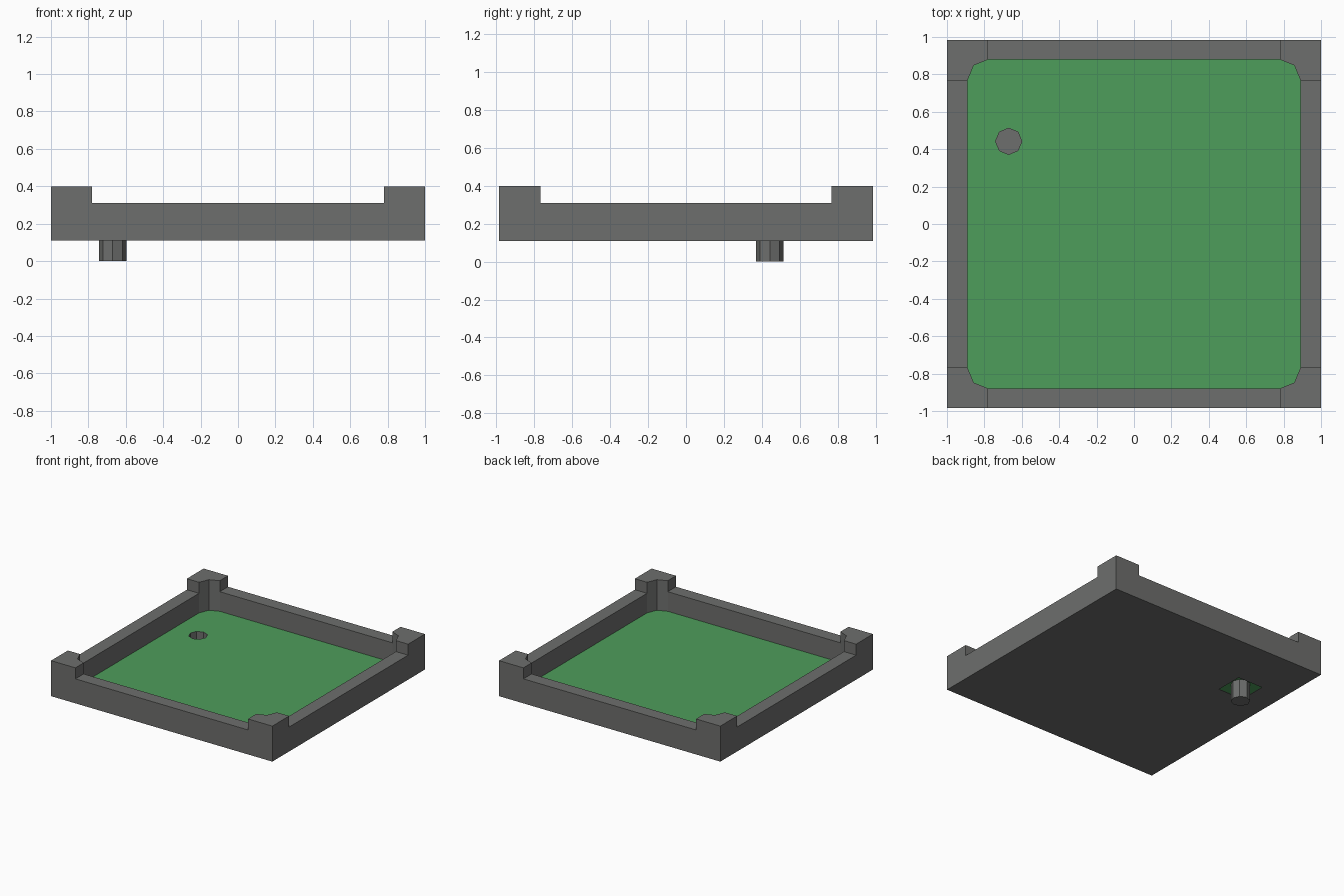
import bpy
import bmesh
from math import cos, sin, pi

cube = bpy.data.objects.get("Cube")
if cube:
    bpy.data.objects.remove(cube, do_unlink=True)

HALF_Y = 0.985                          # tray is slightly shorter front to back
BASE, FLOOR, RIM, TOP = 0.11, 0.15, 0.31, 0.40
POST_X, POST_Y = 0.78, 0.768            # where the raised corners end
DRAIN = (-0.67, 0.442)


def material(name, rgb):
    m = bpy.data.materials.new(name)
    m.use_nodes = True
    m.diffuse_color = (*rgb, 1)
    m.node_tree.nodes["Principled BSDF"].inputs["Base Color"].default_value = (*rgb, 1)
    return m


grey = material("stone grey", (0.155, 0.158, 0.153))
green = material("floor green", (0.076, 0.34, 0.105))


def prism(name, outline, z0, z1, mat, capped=True):
    """Extrude a closed outline from z0 to z1; uncapped leaves the top open."""
    bm = bmesh.new()
    low = bm.faces.new([bm.verts.new((x, y, z0)) for x, y in outline])
    ext = bmesh.ops.extrude_face_region(bm, geom=[low], use_keep_orig=True)["geom"]
    for v in (g for g in ext if isinstance(g, bmesh.types.BMVert)):
        v.co.z = z1
    if not capped:
        lids = [g for g in ext if isinstance(g, bmesh.types.BMFace)]
        bmesh.ops.delete(bm, geom=lids, context="FACES_ONLY")
    bmesh.ops.recalc_face_normals(bm, faces=bm.faces)
    mesh = bpy.data.meshes.new(name)
    bm.to_mesh(mesh)
    bm.free()
    mesh.materials.append(mat)
    obj = bpy.data.objects.new(name, mesh)
    bpy.context.collection.objects.link(obj)
    return obj


def rect(hx, hy, cx=0, cy=0):
    return [(cx + sx * hx, cy + sy * hy) for sx, sy in ((-1, -1), (1, -1), (1, 1), (-1, 1))]


def apply(obj, mod):
    bpy.context.view_layer.objects.active = obj
    bpy.ops.object.modifier_apply(modifier=mod.name)


def cut(obj, cutter):
    mod = obj.modifiers.new("cut", "BOOLEAN")
    mod.operation, mod.solver, mod.object = "DIFFERENCE", "EXACT", cutter
    apply(obj, mod)
    bpy.data.objects.remove(cutter, do_unlink=True)


# Inner outline: each corner rounded with two flats, mirrored to all quadrants
corner = [(0.89, POST_Y), (0.857, 0.848), (POST_X, 0.879)]
inner = []
for sx, sy in ((1, 1), (-1, 1), (-1, -1), (1, -1)):
    pts = [(sx * x, sy * y) for x, y in corner]
    inner += pts if sx * sy > 0 else pts[::-1]

octagon = [(DRAIN[0] + 0.073 * cos(i * pi / 4), DRAIN[1] + 0.073 * sin(i * pi / 4))
           for i in range(8)]

# Walls, corner posts and underside, carved from one block
tray = prism("tray", rect(1, HALF_Y), BASE, TOP, grey)
cut(tray, prism("pocket", inner, BASE + 0.004, 1, grey))
cut(tray, prism("side_notch", rect(2, POST_Y), RIM, 1, grey))
cut(tray, prism("end_notch", rect(POST_X, 2), RIM, 1, grey))
cut(tray, prism("drain_opening", rect(0.114, 0.114, *DRAIN), 0, FLOOR, grey))

# Green floor sheet with the drain hole
floor = prism("floor", inner, FLOOR - 0.003, FLOOR, green)
cut(floor, prism("drain_hole", octagon, 0, 1, green))

# Hollow drain cup, open at floor level and closed below
drain = prism("drain_pipe", octagon, 0, FLOOR, grey, capped=False)
shell = drain.modifiers.new("shell", "SOLIDIFY")
shell.thickness, shell.offset = 0.003, -1
apply(drain, shell)
